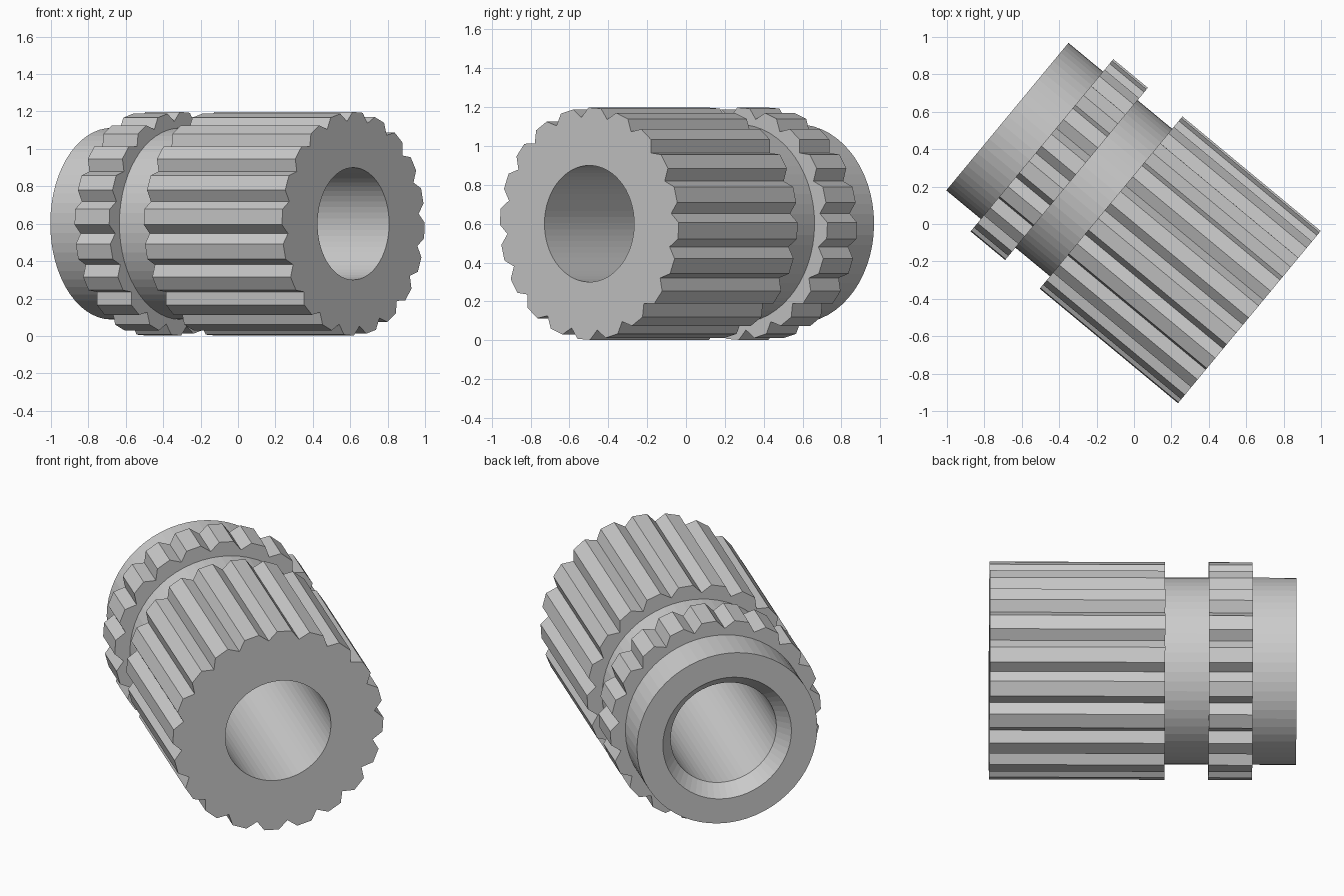
import bpy, bmesh
from math import sin, cos, radians
from mathutils import Vector

if "Cube" in bpy.data.objects:
    bpy.data.objects.remove(bpy.data.objects["Cube"])

TEETH = 20
R_TIP, R_ROOT, R_NECK, R_BORE = 0.598, 0.55, 0.512, 0.30
UNIT = 0.24                      # total length is seven units
PHASE = -5.5                     # groove centre, degrees

axis = Vector((0.77, -0.638, 0)).normalized()
side = Vector((-axis.y, axis.x, 0)) * -1
up = Vector((0, 0, 1))
back = Vector((-0.677, 0.574, 0.6))   # centre of the plain end


def ring(bm, s, radius=None):
    """One loop at distance s from the plain end; no radius means toothed."""
    loop = []
    for t in range(TEETH):
        for k in (-1, 0, 1):
            if radius is None:
                r = R_ROOT if k == 0 else R_TIP
                a = t * 360 / TEETH + k * 5.0
            else:
                r, a = radius, t * 360 / TEETH + k * 6.0
            a = radians(a + PHASE)
            loop.append(bm.verts.new(back + axis * s + side * (r * cos(a)) + up * (r * sin(a))))
    return loop


# Closed section: outside from plain end to toothed end, then back through the bore
section = [
    (0, 0.365), (0, R_NECK), (UNIT, R_NECK),
    (UNIT, None), (2 * UNIT, None),               # short toothed collar
    (2 * UNIT, R_NECK), (3 * UNIT, R_NECK),       # neck
    (3 * UNIT, None), (7 * UNIT, None),           # long toothed barrel
    (7 * UNIT, R_BORE), (0.075, R_BORE),          # bore and entry chamfer
]

bm = bmesh.new()
loops = [ring(bm, s, r) for s, r in section]
n = TEETH * 3
for i, a in enumerate(loops):
    b = loops[(i + 1) % len(loops)]
    for j in range(n):
        k = (j + 1) % n
        bm.faces.new((a[j], a[k], b[k], b[j]))
bmesh.ops.recalc_face_normals(bm, faces=bm.faces)

mesh = bpy.data.meshes.new("knurled_insert")
bm.to_mesh(mesh)
bm.free()
bpy.context.collection.objects.link(bpy.data.objects.new("knurled_insert", mesh))
